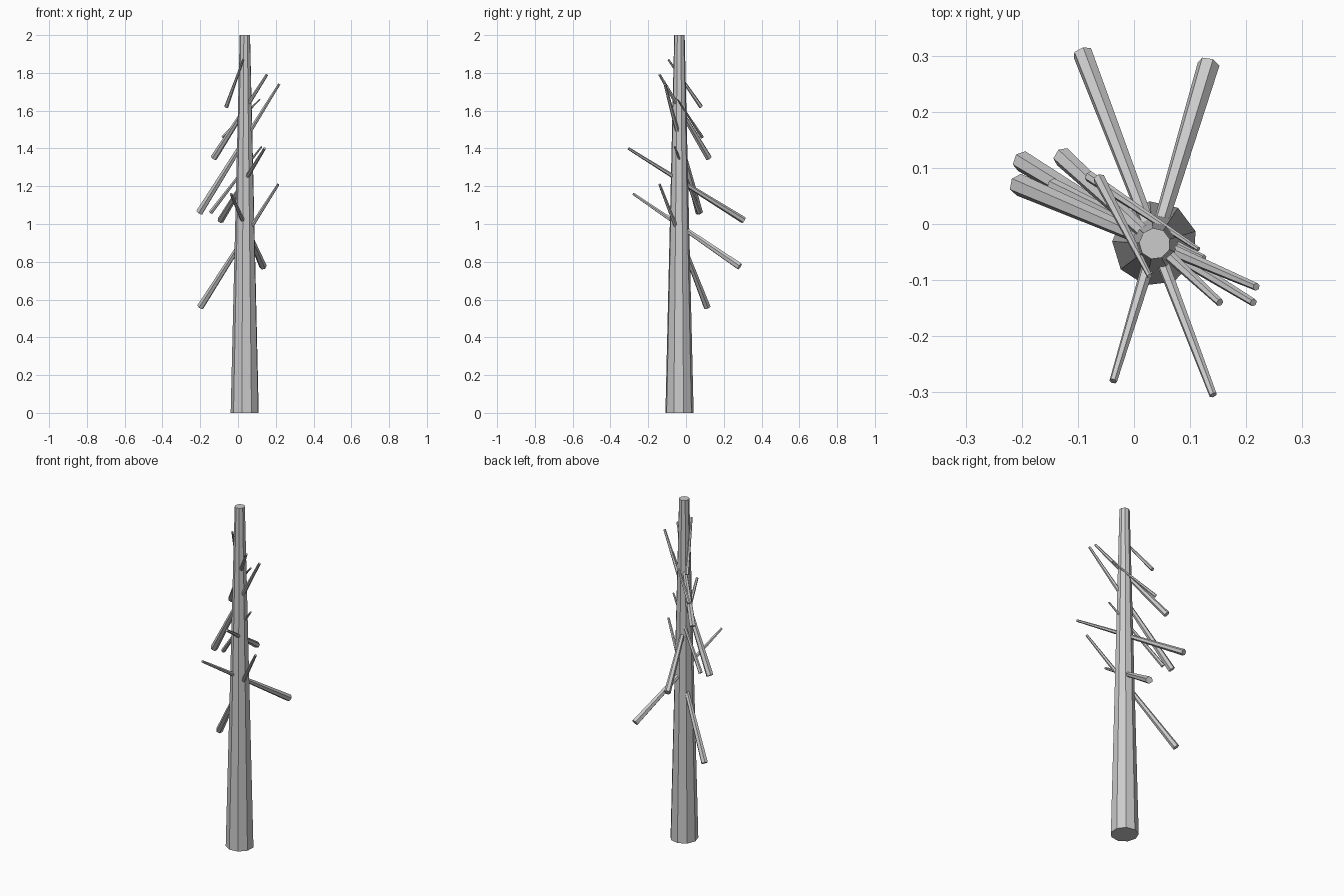
import bpy, math
from mathutils import Vector

if "Cube" in bpy.data.objects:
    bpy.data.objects.remove(bpy.data.objects["Cube"])

grey = bpy.data.materials.new("plain grey")
grey.diffuse_color = (0.6, 0.6, 0.6, 1)
grey.use_nodes = True
grey.node_tree.nodes["Principled BSDF"].inputs["Base Color"].default_value = grey.diffuse_color


def taper(name, start, end, r1, r2, sides, spin=0.0):
    """Flat-faced tapered pole running from start to end."""
    a, b = Vector(start), Vector(end)
    d = b - a
    q = d.to_track_quat('Z', 'Y')
    rings = []
    for c, r in ((a, r1), (b, r2)):
        for i in range(sides):
            t = spin + 2 * math.pi * i / sides
            rings.append(c + q @ Vector((r * math.cos(t), r * math.sin(t), 0)))
    n = sides
    faces = [(i, (i + 1) % n, n + (i + 1) % n, n + i) for i in range(n)]
    faces += [tuple(reversed(range(n))), tuple(range(n, 2 * n))]
    me = bpy.data.meshes.new(name)
    me.from_pydata(rings, [], faces)
    me.materials.append(grey)
    ob = bpy.data.objects.new(name, me)
    bpy.context.collection.objects.link(ob)
    return ob


# Trunk
taper("trunk", (0.037, -0.035, 0), (0.037, -0.035, 2), 0.076, 0.028, 9, math.radians(-3))

# Branches: thick low end, thin high end, both radii; each passes through the trunk
branches = [
    ((-0.20, 0.112, 0.56), (0.213, -0.14, 1.21), 0.019, 0.007),
    ((0.133, 0.285, 0.775), (-0.037, -0.28, 1.16), 0.020, 0.007),
    ((-0.092, 0.305, 1.02), (0.141, -0.305, 1.40), 0.018, 0.007),
    ((-0.205, 0.07, 1.06), (0.218, -0.112, 1.74), 0.020, 0.007),
    ((-0.128, 0.12, 1.35), (0.153, -0.14, 1.79), 0.018, 0.007),
    ((-0.062, 0.08, 1.62), (0.028, -0.093, 1.87), 0.011, 0.005),
    ((-0.08, 0.085, 1.46), (0.115, -0.045, 1.66), 0.010, 0.004),
    ((-0.145, 0.07, 1.06), (0.125, -0.06, 1.41), 0.012, 0.005),
]
for i, (a, b, r1, r2) in enumerate(branches):
    taper(f"branch_{i + 1}", a, b, r1, r2, 6, math.radians(15))
